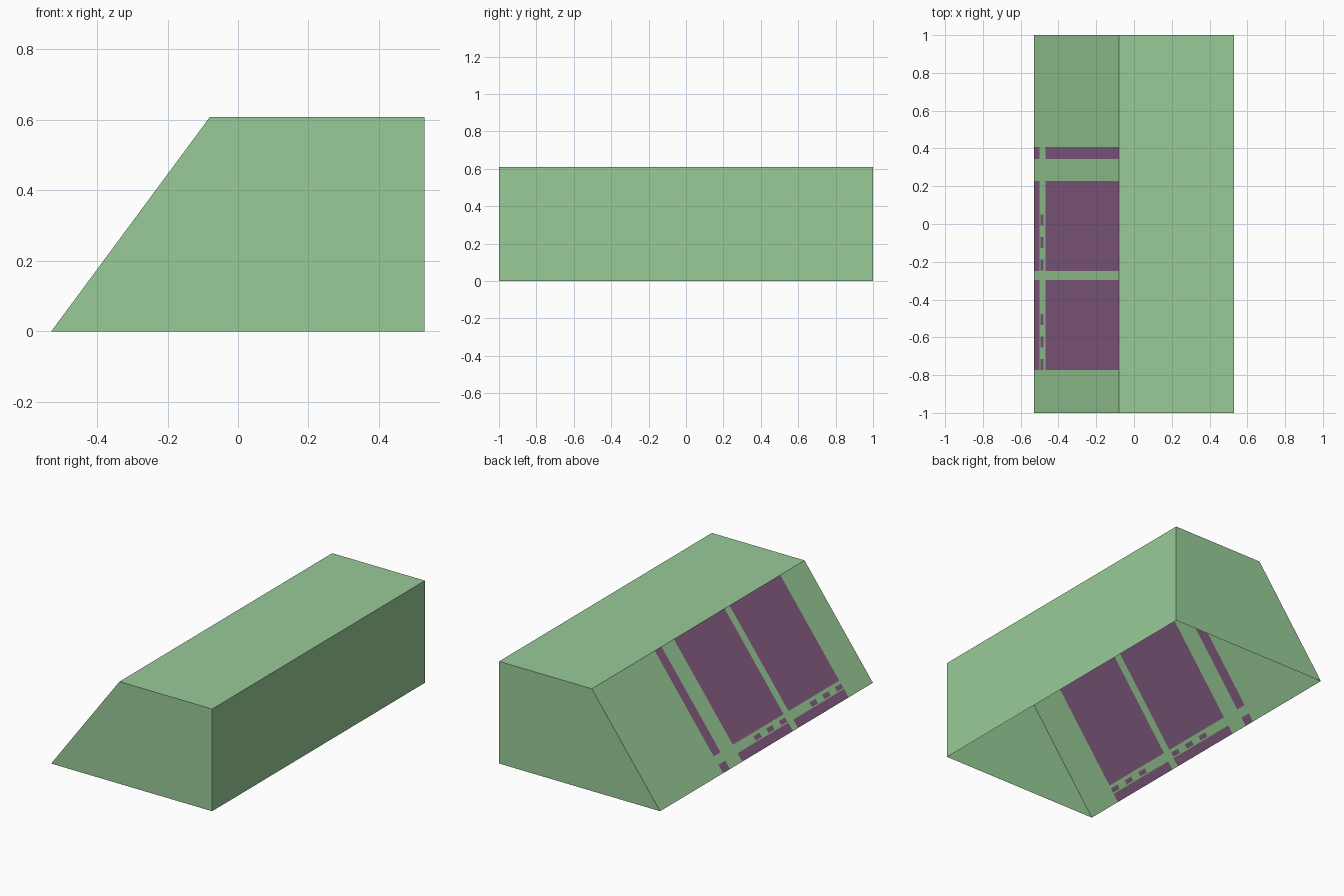
import bpy
import bmesh

cube = bpy.data.objects.get("Cube")
if cube:
    bpy.data.objects.remove(cube, do_unlink=True)


def make_material(name, rgb):
    mat = bpy.data.materials.new(name)
    mat.use_nodes = True
    mat.diffuse_color = (*rgb, 1)
    mat.node_tree.nodes["Principled BSDF"].inputs["Base Color"].default_value = (*rgb, 1)
    return mat


GREEN = make_material("soft green", (0.314, 0.597, 0.309))
PURPLE = make_material("dull purple", (0.238, 0.109, 0.231))

# Cross-section of the open-bottomed wedge, from the foot of the slope round to the back wall
PROFILE = [(-0.53, 0), (-0.08, 0.608), (0.53, 0.608), (0.53, 0)]

# Painted layout on the slope: bands across it (x) and spans along it (y)
FOOT_BAND, MAIN_BAND, DASH_BAND = (-0.53, -0.499), (-0.468, -0.08), (-0.495, -0.479)
PANELS = [(-0.772, -0.296), (-0.249, 0.228), (0.344, 0.408)]
DASHES = [(start + step * 0.119, start + step * 0.119 + 0.057)
          for start in (-0.772, -0.245) for step in range(3)]


def inside(value, span):
    return span[0] < value < span[1]


def is_painted(c):
    if inside(c.x, FOOT_BAND) or inside(c.x, MAIN_BAND):
        return any(inside(c.y, p) for p in PANELS)
    return inside(c.x, DASH_BAND) and any(inside(c.y, d) for d in DASHES)


# Walls and end caps
bm = bmesh.new()
front = [bm.verts.new((x, -1, z)) for x, z in PROFILE]
back = [bm.verts.new((x, 1, z)) for x, z in PROFILE]
bm.faces.new(front[::-1])
bm.faces.new(back)
for i in range(len(PROFILE) - 1):
    bm.faces.new((front[i], front[i + 1], back[i + 1], back[i]))
bmesh.ops.recalc_face_normals(bm, faces=bm.faces)
if max(bm.faces, key=lambda f: f.calc_center_median().z).normal.z < 0:
    bmesh.ops.reverse_faces(bm, faces=bm.faces)
bm.normal_update()


def slope_faces():
    return [f for f in bm.faces if f.normal.x < -0.3]


def cut_slope(point, normal):
    faces = slope_faces()
    edges = {e for f in faces for e in f.edges}
    verts = {v for f in faces for v in f.verts}
    bmesh.ops.bisect_plane(bm, geom=[*verts, *edges, *faces], dist=1e-5,
                           plane_co=point, plane_no=normal)
    bm.normal_update()


# Cut the slope along the painted layout, then colour the pieces
for x in (FOOT_BAND[1], *DASH_BAND, MAIN_BAND[0]):
    cut_slope((x, 0, 0), (1, 0, 0))
for y in sorted({y for span in PANELS + DASHES for y in span}):
    cut_slope((0, y, 0), (0, 1, 0))
for face in slope_faces():
    face.material_index = int(is_painted(face.calc_center_median()))

mesh = bpy.data.meshes.new("wedge_shell")
bm.to_mesh(mesh)
bm.free()
mesh.materials.append(GREEN)
mesh.materials.append(PURPLE)
shell = bpy.data.objects.new("wedge_shell", mesh)
bpy.context.collection.objects.link(shell)
